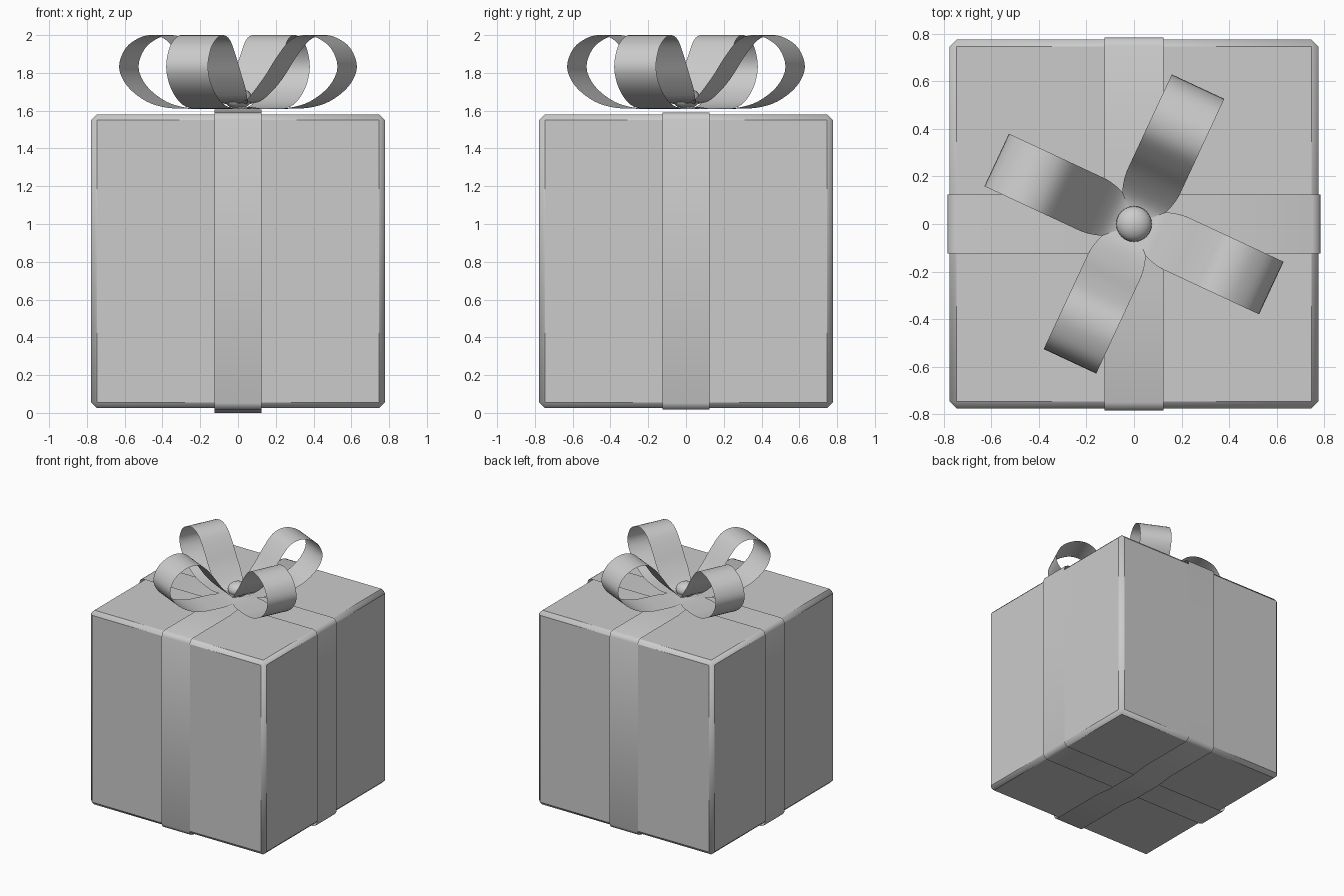
import bpy, math
from mathutils import Vector, Matrix

if "Cube" in bpy.data.objects:
    bpy.data.objects.remove(bpy.data.objects["Cube"])


def make_mesh(name, verts, faces, matrix=None, angle=40):
    me = bpy.data.meshes.new(name)
    me.from_pydata([tuple(v) for v in verts], [], faces)
    ob = bpy.data.objects.new(name, me)
    bpy.context.collection.objects.link(ob)
    if matrix:
        me.transform(matrix)
    smooth(ob, angle)
    return ob


def smooth(ob, angle):
    bpy.ops.object.select_all(action='DESELECT')
    ob.select_set(True)
    bpy.context.view_layer.objects.active = ob
    bpy.ops.object.shade_smooth_by_angle(angle=math.radians(angle))


def strip(name, profile, widths, closed, angle_z):
    """Thin ribbon: profile of (u, z) points swept across its width."""
    verts, n = [], len(profile)
    for (u, z), w in zip(profile, widths):
        verts += [(u, -w, z), (u, w, z)]
    faces = []
    for i in range(n if closed else n - 1):
        a, b = 2 * i, 2 * ((i + 1) % n)
        faces.append((a, a + 1, b + 1, b))
    return make_mesh(name, verts, faces, Matrix.Rotation(angle_z, 4, 'Z'), 60)


def catmull(points, steps):
    p = [Vector(q) for q in points]
    p = [2 * p[0] - p[1]] + p + [2 * p[-1] - p[-2]]
    out = []
    for i in range(1, len(p) - 2):
        for s in range(steps):
            t = s / steps
            a, b, c, d = p[i - 1:i + 3]
            out.append(0.5 * (2 * b + (c - a) * t + (2 * a - 5 * b + 4 * c - d) * t ** 2
                              + (3 * b - a - 3 * c + d) * t ** 3))
    out.append(p[-2])
    return out


# Box
bpy.ops.mesh.primitive_cube_add(size=1.554, location=(0, 0, 0.803))
box = bpy.context.object
box.name = "gift_box"
bev = box.modifiers.new("bevel", 'BEVEL')
bev.width = 0.03
bev.segments = 1
smooth(box, 60)

# Wrapping ribbons: the second one lifts slightly to cross over the first
def wrap(name, lift, angle_z):
    r, lo, hi, c = 0.786, 0.017, 1.589, 0.035
    half = [(0.0, hi + lift), (0.13, hi + lift), (0.28, hi), (r - c, hi),
            (r - c * 0.3, hi - c * 0.3), (r, hi - c)]
    right = half + [(u, lo + hi - z) for u, z in reversed(half)]
    prof = right + [(-u, z) for u, z in reversed(right[1:-1])]
    strip(name, prof, [0.125] * len(prof), True, angle_z)


wrap("ribbon_side_to_side", 0.0, 0.0)
wrap("ribbon_front_to_back", 0.017, math.pi / 2)

# Bow loops
loop = catmull([(0.02, 1.62), (0.1, 1.611), (0.22, 1.61), (0.36, 1.616), (0.48, 1.65),
                (0.59, 1.73), (0.638, 1.83), (0.6, 1.93), (0.52, 1.985), (0.44, 2.0),
                (0.36, 1.972), (0.28, 1.88), (0.2, 1.765), (0.1, 1.66), (0.02, 1.635)], 4)
top = max(p.y for p in loop)
loop = [(p.x, min(p.y, 2.0)) for p in loop]
widths = [0.05 + 0.072 * math.sin(min(1, u / 0.2) * math.pi / 2) for u, z in loop]
for i in range(4):
    strip(f"bow_loop_{i + 1}", loop, widths, False, math.radians(65 + 90 * i))

# Bow knot
bpy.ops.mesh.primitive_uv_sphere_add(segments=24, ring_count=12, radius=0.075,
                                     location=(0, 0, 1.665))
knot = bpy.context.object
knot.name = "bow_knot"
knot.scale.z = 0.74
smooth(knot, 60)
